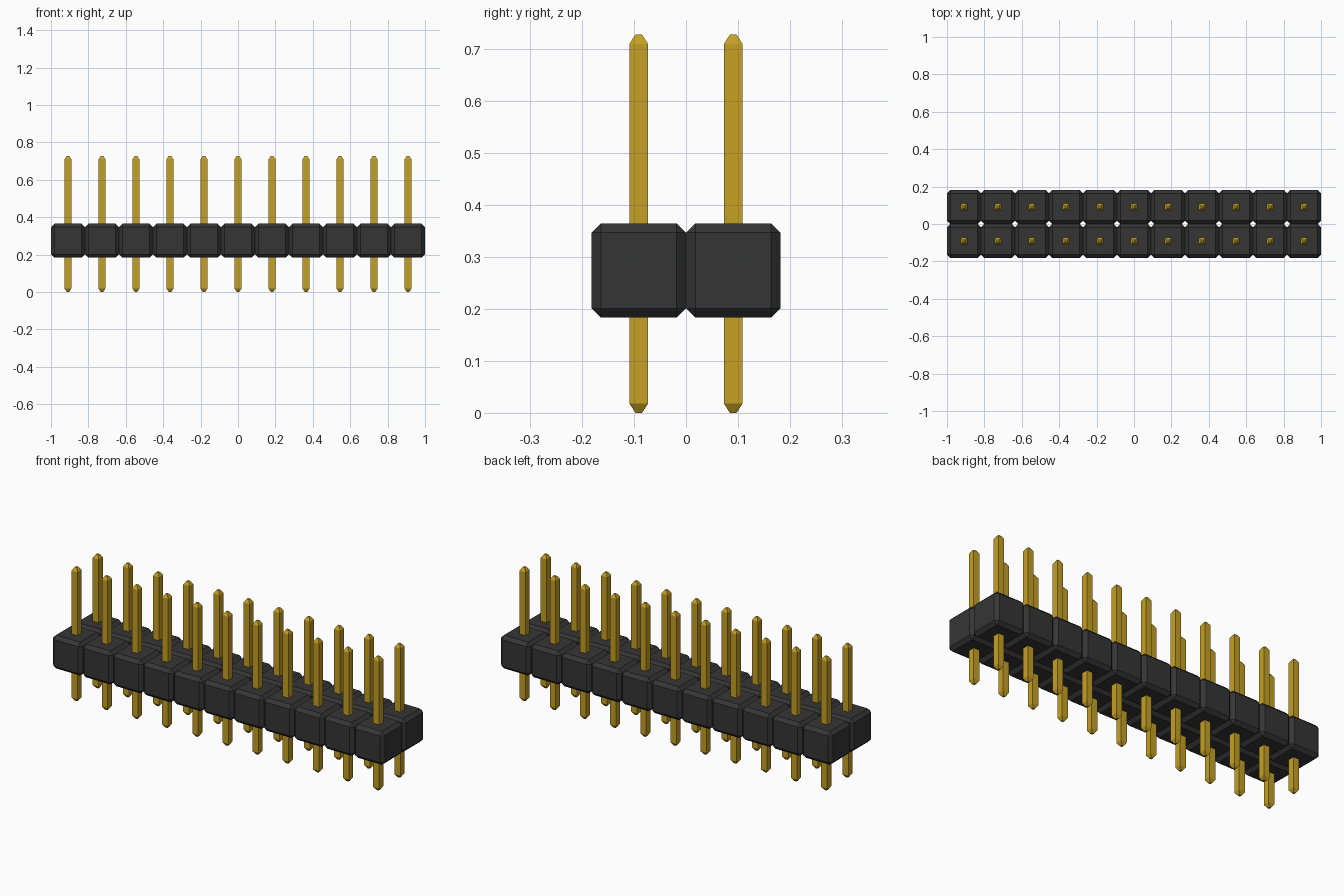
import bpy
import bmesh

if "Cube" in bpy.data.objects:
    bpy.data.objects.remove(bpy.data.objects["Cube"], do_unlink=True)

COLUMNS, ROWS = 11, 2
PITCH = 2.0 / COLUMNS
BLOCK_Z = 0.274        # centre height of the housing
CHAMFER = 0.018
PIN_HALF, TIP_HALF = 0.0178, 0.0065
PIN_TOP, TIP_LENGTH = 0.728, 0.0178


def make_material(name, colour):
    mat = bpy.data.materials.new(name)
    mat.use_nodes = True
    mat.diffuse_color = colour
    bsdf = next(n for n in mat.node_tree.nodes if n.type == 'BSDF_PRINCIPLED')
    bsdf.inputs["Base Color"].default_value = colour
    return mat


def block_mesh(mat):
    """Cube with every edge chamfered."""
    bm = bmesh.new()
    bmesh.ops.create_cube(bm, size=PITCH)
    bmesh.ops.bevel(bm, geom=bm.edges[:], offset=CHAMFER,
                    offset_type='OFFSET', segments=1, affect='EDGES')
    return finish(bm, "housing_block", mat)


def pin_mesh(mat):
    """Square pin with tapered ends, lofted through four square rings."""
    bm = bmesh.new()
    profile = [(0, TIP_HALF), (TIP_LENGTH, PIN_HALF),
               (PIN_TOP - TIP_LENGTH, PIN_HALF), (PIN_TOP, TIP_HALF)]
    corners = [(-1, -1), (1, -1), (1, 1), (-1, 1)]
    rings = [[bm.verts.new((sx * h, sy * h, z)) for sx, sy in corners]
             for z, h in profile]
    for low, high in zip(rings, rings[1:]):
        for i in range(4):
            j = (i + 1) % 4
            bm.faces.new((low[i], low[j], high[j], high[i]))
    bm.faces.new(rings[0][::-1])
    bm.faces.new(rings[-1])
    return finish(bm, "pin", mat)


def finish(bm, name, mat):
    bmesh.ops.recalc_face_normals(bm, faces=bm.faces[:])
    mesh = bpy.data.meshes.new(name)
    bm.to_mesh(mesh)
    bm.free()
    mesh.materials.append(mat)
    return mesh


def place(name, mesh, location):
    obj = bpy.data.objects.new(name, mesh)
    obj.location = location
    bpy.context.collection.objects.link(obj)


block = block_mesh(make_material("black plastic", (0.036, 0.036, 0.036, 1)))
pin = pin_mesh(make_material("gold metal", (0.56, 0.35, 0.018, 1)))

# One housing block and one pin per grid position
for row in range(ROWS):
    for col in range(COLUMNS):
        x = (col - (COLUMNS - 1) / 2) * PITCH
        y = (row - (ROWS - 1) / 2) * PITCH
        place(f"housing_block_{row + 1}_{col + 1}", block, (x, y, BLOCK_Z))
        place(f"pin_{row + 1}_{col + 1}", pin, (x, y, 0))
